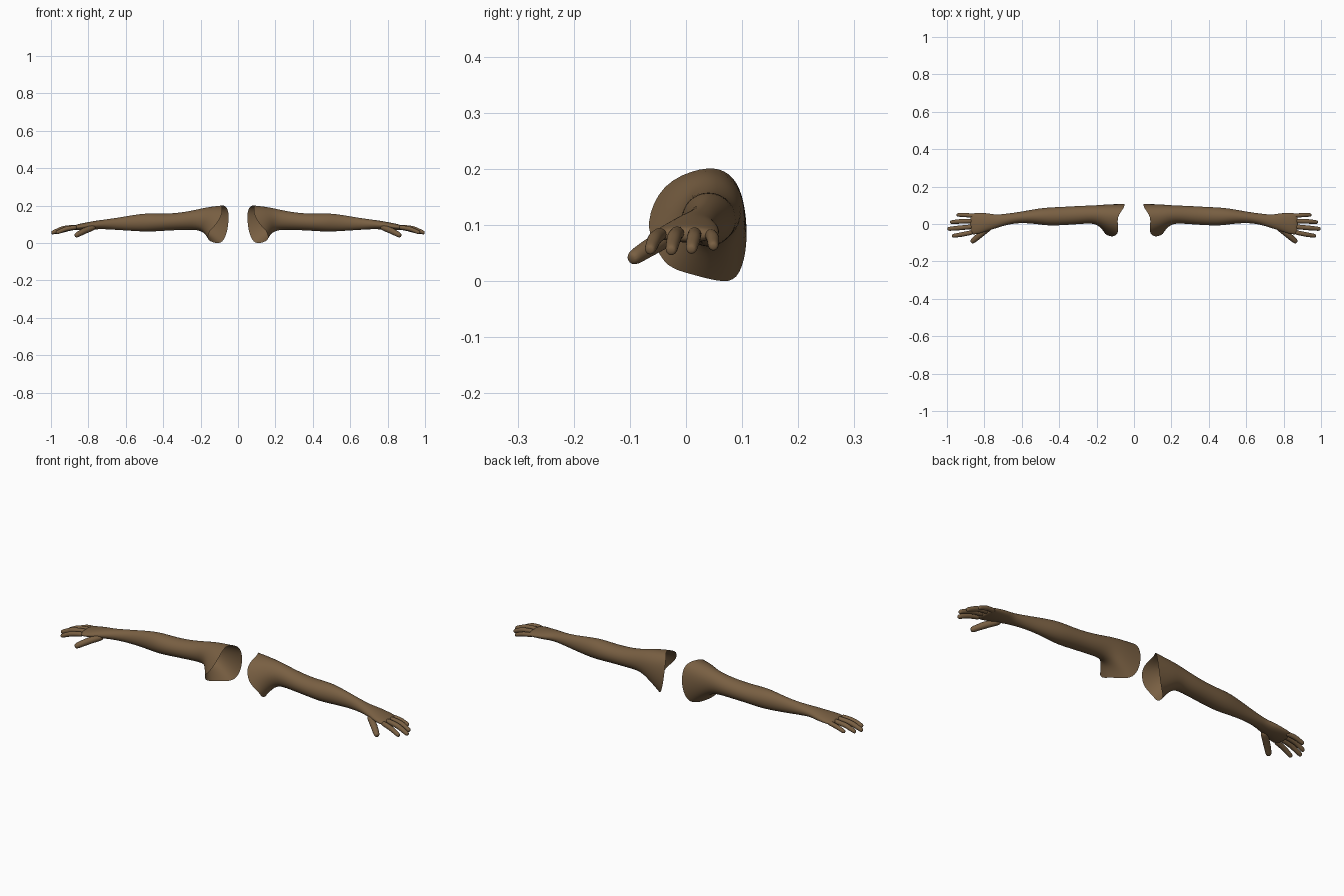
import bpy, bmesh, math
from mathutils import Vector

cube = bpy.data.objects.get("Cube")
if cube:
    bpy.data.objects.remove(cube, do_unlink=True)

skin = bpy.data.materials.new("brown skin")
skin.use_nodes = True
skin.diffuse_color = (0.19, 0.115, 0.055, 1)
skin.node_tree.nodes["Principled BSDF"].inputs["Base Color"].default_value = skin.diffuse_color

SIDES = 12


def loft(name, rings, side, cap_start=False):
    """Skin a list of point rings, close the far end and smooth the result."""
    bm = bmesh.new()
    loops = [[bm.verts.new((p[0] * side, p[1], p[2])) for p in ring] for ring in rings]
    for a, b in zip(loops, loops[1:]):
        for i in range(SIDES):
            j = (i + 1) % SIDES
            bm.faces.new((a[i], a[j], b[j], b[i]) if side < 0 else (a[i], b[i], b[j], a[j]))
    bm.faces.new(loops[-1] if side < 0 else loops[-1][::-1])
    if cap_start:
        bm.faces.new(loops[0][::-1] if side < 0 else loops[0])
    bmesh.ops.recalc_face_normals(bm, faces=bm.faces)
    mesh = bpy.data.meshes.new(name)
    bm.to_mesh(mesh)
    bm.free()
    mesh.materials.append(skin)
    mesh.shade_smooth()
    obj = bpy.data.objects.new(name, mesh)
    bpy.context.collection.objects.link(obj)
    sub = obj.modifiers.new("smooth", 'SUBSURF')
    sub.levels = sub.render_levels = 2


def section(x, front, back, low, high):
    """Oval arm section, starting at the top and turning towards the back."""
    cy, cz = (front + back) / 2, (low + high) / 2
    ry, rz = (back - front) * 0.515, (high - low) * 0.515
    return [(x, cy + ry * math.sin(t), cz + rz * math.cos(t))
            for t in (math.tau * i / SIDES for i in range(SIDES))]


def digit(name, base, joint, tip, radius, side):
    """Tapered finger with a slight swelling at the joint and a round tip."""
    a, b, c = Vector(base), Vector(joint), Vector(tip)
    end = (c - b).normalized()
    stations = [(a, 1.08), (a.lerp(b, 0.5), 0.98), (b, 1.05), (b.lerp(c, 0.45), 0.93),
                (c - end * radius * 0.8, 0.88), (c - end * radius * 0.15, 0.55)]
    across = (c - a).normalized().cross(Vector((0, 0, 1))).normalized()
    up = across.cross((c - a).normalized())
    rings = [[p + (across * -math.sin(t) + up * math.cos(t)) * radius * s
              for t in (math.tau * i / SIDES for i in range(SIDES))] for p, s in stations]
    loft(name, rings, side, True)


# Open shoulder edge and the fuller ring around the shoulder muscle
shoulder_edge = [(.095, .03, .204), (.065, .07, .199), (.05, .097, .17), (.05, .109, .11),
                 (.06, .108, .05), (.083, .092, .0), (.12, .06, -.002), (.155, .01, .012),
                 (.162, -.036, .024), (.157, -.056, .065), (.11, -.073, .1), (.076, -.045, .175)]
shoulder_swell = [(.15, .04, .199), (.145, .078, .187), (.14, .102, .155), (.14, .107, .11),
                  (.145, .101, .07), (.15, .085, .042), (.165, .055, .04), (.172, .02, .042),
                  (.177, -.012, .05), (.172, -.03, .09), (.15, -.042, .13), (.14, -.012, .182)]

# Arm sections: x, front, back, low, high
arm = [(.205, .005, .1, .071, .183), (.28, .0, .098, .07, .166), (.38, -.007, .092, .066, .156),
       (.46, -.01, .089, .06, .159), (.52, .0, .082, .061, .157), (.62, .008, .063, .068, .139),
       (.7, -.01, .053, .073, .127), (.74, -.024, .05, .074, .122), (.78, -.036, .058, .071, .116),
       (.82, -.05, .06, .069, .108), (.855, -.058, .059, .068, .101), (.878, -.054, .054, .07, .094)]

# Fingers: base, middle joint, tip, radius
fingers = {
    "index_finger": ((.86, -.044, .085), (.92, -.056, .076), (.975, -.065, .053), .0125),
    "middle_finger": ((.86, -.014, .087), (.935, -.021, .079), (1.0, -.027, .052), .013),
    "ring_finger": ((.86, .016, .086), (.93, .014, .078), (.985, .009, .054), .0125),
    "little_finger": ((.85, .043, .083), (.9, .048, .077), (.95, .049, .06), .0115),
    "thumb": ((.765, -.012, .087), (.825, -.06, .063), (.872, -.1, .037), .0165),
}

for side, label in ((1, "left"), (-1, "right")):
    loft(label + "_arm", [shoulder_edge, shoulder_swell] + [section(*s) for s in arm], side)
    for name, shape in fingers.items():
        digit(label + "_" + name, *shape, side)
